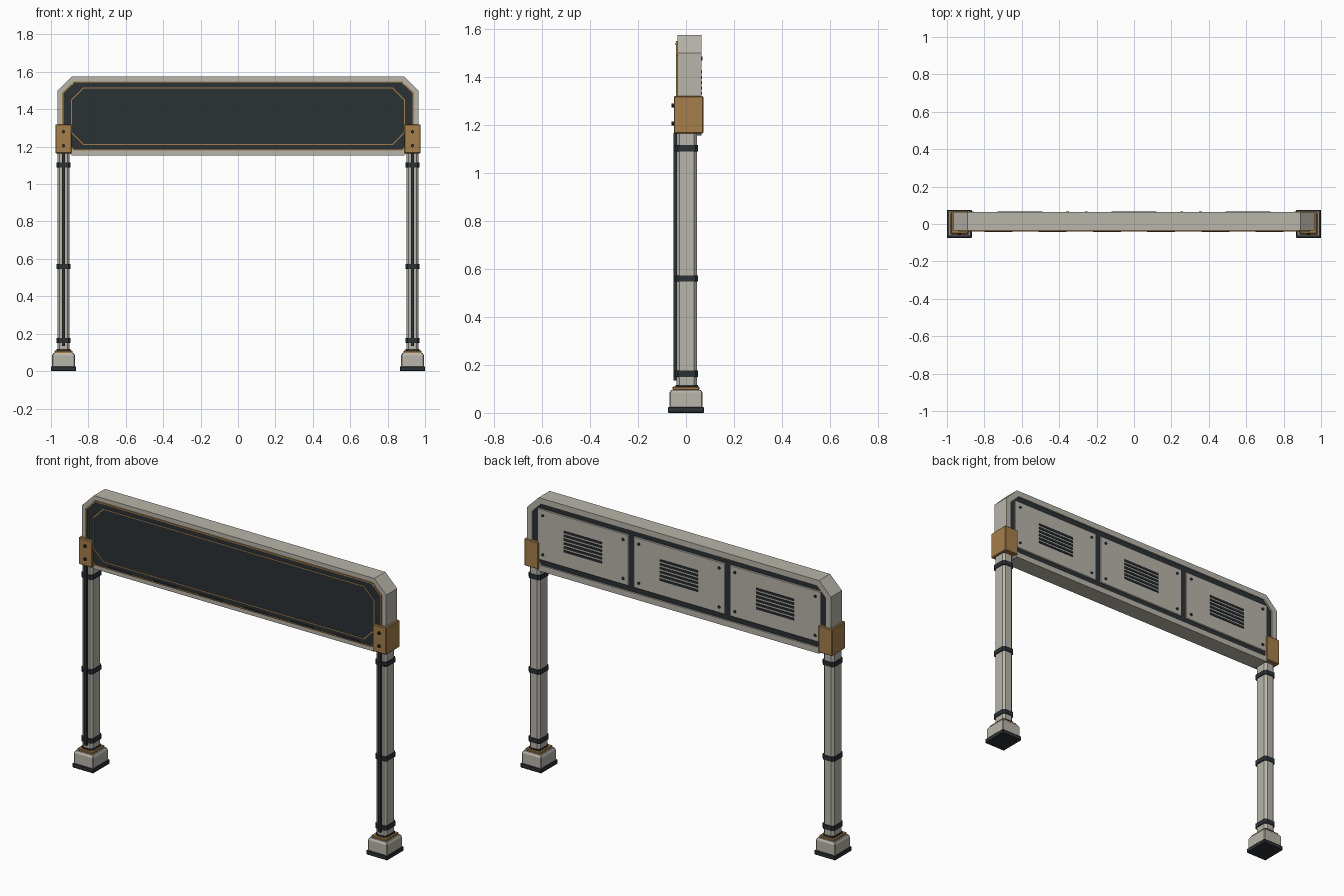
import bpy, bmesh, math
from mathutils import Matrix

if "Cube" in bpy.data.objects:
    bpy.data.objects.remove(bpy.data.objects["Cube"])


def material(name, rgb):
    m = bpy.data.materials.new(name)
    m.diffuse_color = (*rgb, 1)
    m.use_nodes = True
    m.node_tree.nodes["Principled BSDF"].inputs["Base Color"].default_value = m.diffuse_color
    return m


LIGHT = material("warm_grey", (0.48, 0.46, 0.40))
DARK = material("charcoal", (0.024, 0.031, 0.036))
GOLD = material("bronze", (0.38, 0.21, 0.07))


def finish(name, bm, mat, bevel=0):
    bmesh.ops.recalc_face_normals(bm, faces=bm.faces)
    me = bpy.data.meshes.new(name)
    bm.to_mesh(me)
    bm.free()
    ob = bpy.data.objects.new(name, me)
    bpy.context.collection.objects.link(ob)
    me.materials.append(mat)
    if bevel:
        b = ob.modifiers.new("bevel", "BEVEL")
        b.width, b.segments = bevel, 1
    return ob


def box(name, x, y, z, mat, bevel=0):
    """Box from (min, max) ranges."""
    bm = bmesh.new()
    bmesh.ops.create_cube(bm, size=1)
    for v in bm.verts:
        v.co = [r[0] + (c + 0.5) * (r[1] - r[0]) for c, r in zip(v.co, (x, y, z))]
    return finish(name, bm, mat, bevel)


def octagon(hw, hh, c, cx=0, cy=0):
    """Rectangle with cut corners."""
    return [(cx + a, cy + b) for a, b in (
        (hw, hh - c), (hw - c, hh), (c - hw, hh), (-hw, hh - c),
        (-hw, c - hh), (c - hw, -hh), (hw - c, -hh), (hw, c - hh))]


def sign_outline(inset):
    return octagon(0.965 - inset, 0.21 - inset, 0.075 - 0.586 * inset, 0, 1.364)


def loft(name, loops, mat, closed=False):
    """Bridge vertex loops; cap the ends, or join last to first."""
    bm = bmesh.new()
    rings = [[bm.verts.new(p) for p in loop] for loop in loops]
    pairs = list(zip(rings, rings[1:]))
    if closed:
        pairs.append((rings[-1], rings[0]))
    else:
        bm.faces.new(rings[0])
        bm.faces.new(rings[-1])
    n = len(rings[0])
    for a, b in pairs:
        for i in range(n):
            j = (i + 1) % n
            bm.faces.new((a[i], a[j], b[j], b[i]))
    return finish(name, bm, mat)


def at_y(pts, y):
    return [(a, y, b) for a, b in pts]


def at_z(pts, z):
    return [(a, b, z) for a, b in pts]


def slab(name, pts, y0, y1, mat):
    return loft(name, [at_y(pts, y0), at_y(pts, y1)], mat)


def ring(name, outer, inner, y0, y1, mat):
    return loft(name, [at_y(outer, y0), at_y(outer, y1), at_y(inner, y1), at_y(inner, y0)], mat, True)


def stud(name, x, y, z, r, depth, mat):
    bm = bmesh.new()
    rot = Matrix.Translation((x, y, z)) @ Matrix.Rotation(math.pi / 2, 4, "X")
    bmesh.ops.create_cone(bm, cap_ends=True, segments=10, radius1=r, radius2=r, depth=depth, matrix=rot)
    return finish(name, bm, mat)


# sign housing: outer frame, dark core, front screen, gold trims
ring("sign_frame", sign_outline(0), sign_outline(0.034), -0.035, 0.065, LIGHT)
slab("sign_core", sign_outline(0.032), -0.030, 0.056, DARK)
slab("screen", sign_outline(0.030), -0.038, -0.029, DARK)
ring("screen_trim", sign_outline(0.025), sign_outline(0.032), -0.041, -0.030, GOLD)
ring("screen_line", octagon(0.893, 0.153, 0.065, 0, 1.363),
     octagon(0.888, 0.148, 0.063, 0, 1.363), -0.0395, -0.036, GOLD)

# dark slots along the lower trim
for i in range(6):
    x = (i - 2.5) * 0.29
    box("lower_slot", (x - 0.075, x + 0.075), (-0.043, -0.036), (1.185, 1.193), DARK)

# back service panels with vents and screws
for px in (-0.61, 0, 0.61):
    box("back_panel", (px - 0.29, px + 0.29), (0.05, 0.063), (1.217, 1.511), LIGHT, 0.003)
    for i in range(6):
        z = 1.364 + (i - 2.5) * 0.022
        box("vent_slat", (px - 0.12, px + 0.12), (0.06, 0.067), (z - 0.006, z + 0.006), DARK)
    for sx in (-1, 1):
        for sz in (-1, 1):
            stud("panel_screw", px + sx * 0.255, 0.064, 1.364 + sz * 0.112, 0.008, 0.008, DARK)

for s in (-1, 1):
    cx = s * 0.933

    def span(h):
        return (cx - h, cx + h)

    # corner bracket with bolts
    box("corner_bracket", span(0.044), (-0.051, 0.072), (1.164, 1.319), GOLD, 0.004)
    for z in (1.205, 1.28):
        stud("bracket_bolt", cx, -0.054, z, 0.009, 0.012, DARK)
    stud("frame_screw", s * 0.888, -0.039, 1.537, 0.006, 0.008, LIGHT)

    # post with cut corners, bands and a front cable strip
    post = octagon(0.033, 0.043, 0.012, cx, 0.003)
    loft("post", [at_z(post, 0.10), at_z(post, 1.20)], LIGHT)
    for z in (0.163, 0.56, 1.102):
        band = octagon(0.038, 0.048, 0.012, cx, 0.003)
        loft("post_band", [at_z(band, z - 0.013), at_z(band, z + 0.013)], DARK)
    box("cable_strip", span(0.008), (-0.052, -0.038), (0.135, 1.166), DARK)

    # stepped foot
    box("foot_plate", (cx - 0.067, cx + 0.067), (-0.075, 0.075), (0, 0.025), DARK, 0.003)
    wide, narrow = octagon(0.061, 0.069, 0.004, cx), octagon(0.055, 0.062, 0.004, cx)
    loft("foot_block", [at_z(wide, 0.024), at_z(wide, 0.084), at_z(narrow, 0.096)], LIGHT)
    box("foot_trim", span(0.049), (-0.056, 0.056), (0.095, 0.109), GOLD, 0.003)
    collar = octagon(0.037, 0.046, 0.012, cx, 0.003)
    loft("foot_collar", [at_z(collar, 0.108), at_z(collar, 0.117)], DARK)
